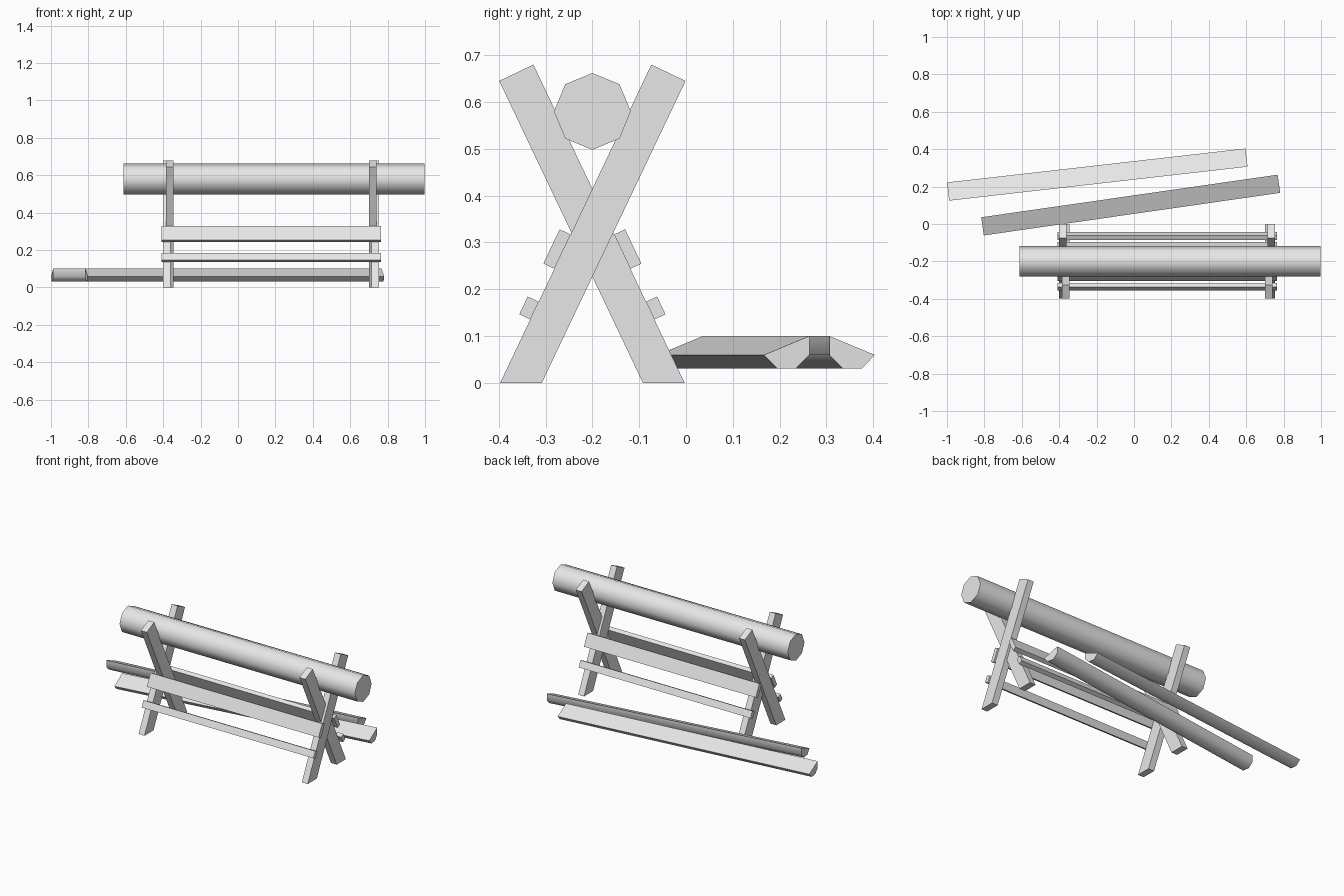
import bpy
import bmesh
from math import radians, sin, cos, atan2
from mathutils import Vector

cube = bpy.data.objects.get("Cube")
if cube:
    bpy.data.objects.remove(cube)

wood = bpy.data.materials.new("plain grey wood")
wood.use_nodes = True
wood.diffuse_color = (0.8, 0.8, 0.8, 1)
wood.node_tree.nodes["Principled BSDF"].inputs["Base Color"].default_value = (0.8, 0.8, 0.8, 1)

MID_Y = -0.2  # centre plane of the trestle


def prism(name, section, x0, x1, smooth=False):
    """Extrude a (y, z) outline along x."""
    bm = bmesh.new()
    face = bm.faces.new([bm.verts.new((x0, y, z)) for y, z in section])
    out = bmesh.ops.extrude_face_region(bm, geom=[face])
    moved = [g for g in out["geom"] if isinstance(g, bmesh.types.BMVert)]
    bmesh.ops.translate(bm, verts=moved, vec=(x1 - x0, 0, 0))
    bmesh.ops.recalc_face_normals(bm, faces=bm.faces)
    mesh = bpy.data.meshes.new(name)
    bm.to_mesh(mesh)
    bm.free()
    mesh.materials.append(wood)
    if smooth:
        mesh.polygons.foreach_set("use_smooth", [True] * len(mesh.polygons))
        mesh.set_sharp_from_angle(angle=radians(50))
    obj = bpy.data.objects.new(name, mesh)
    bpy.context.scene.collection.objects.link(obj)
    return obj


def flip(section):
    """Mirror an outline across the trestle's centre plane."""
    return [(2 * MID_Y - y, z) for y, z in section]


def arc(y, z, radius, start, count):
    """Octagon corners, counted from a start angle in degrees."""
    return [(y + radius * cos(radians(start + 45 * i)),
             z + radius * sin(radians(start + 45 * i))) for i in range(count)]


# Crossed legs: foot cut flat on the ground, top cut square
leg = [(-0.397, 0), (-0.308, 0), (-0.001, 0.645), (-0.074, 0.68)]
for side, x_a, x_b in (("right", -0.402, -0.385), ("left", 0.715, 0.70)):
    prism(side + "_leg_leaning_back", leg, x_a, x_a + 0.04)
    prism(side + "_leg_leaning_front", flip(leg), x_b, x_b + 0.04)

# Rails nailed to the outer faces of the legs
foot, top = Vector(leg[0]), Vector(leg[3])
along = (top - foot).normalized()
outward = Vector((-along.y, along.x)) * 0.026
for name, low, high in (("upper_rail", 0.27, 0.351), ("lower_rail", 0.15, 0.192)):
    a, b = foot + along * low, foot + along * high
    rail = [tuple(p) for p in (a, b, b + outward, a + outward)]
    prism("front_" + name, rail, -0.41, 0.765)
    prism("back_" + name, flip(rail), -0.41, 0.765)

# Round log lying in the crossed legs
prism("log", arc(MID_Y, 0.58, 0.082, 0, 8), -0.613, 0.997, smooth=True)

# Split logs lying behind, with their flat faces tilted
for name, start_angle, p, q in (
        ("rear_split_log", 157.5, Vector((-0.994, 0.1735)), Vector((0.6015, 0.355))),
        ("near_split_log", 202.5, Vector((-0.81, -0.0125)), Vector((0.775, 0.215)))):
    d = q - p
    half = prism(name, arc(0, 0.08, 0.053, start_angle, 5), 0, d.length, smooth=True)
    half.location = (p.x, p.y, 0)
    half.rotation_euler.z = atan2(d.y, d.x)
